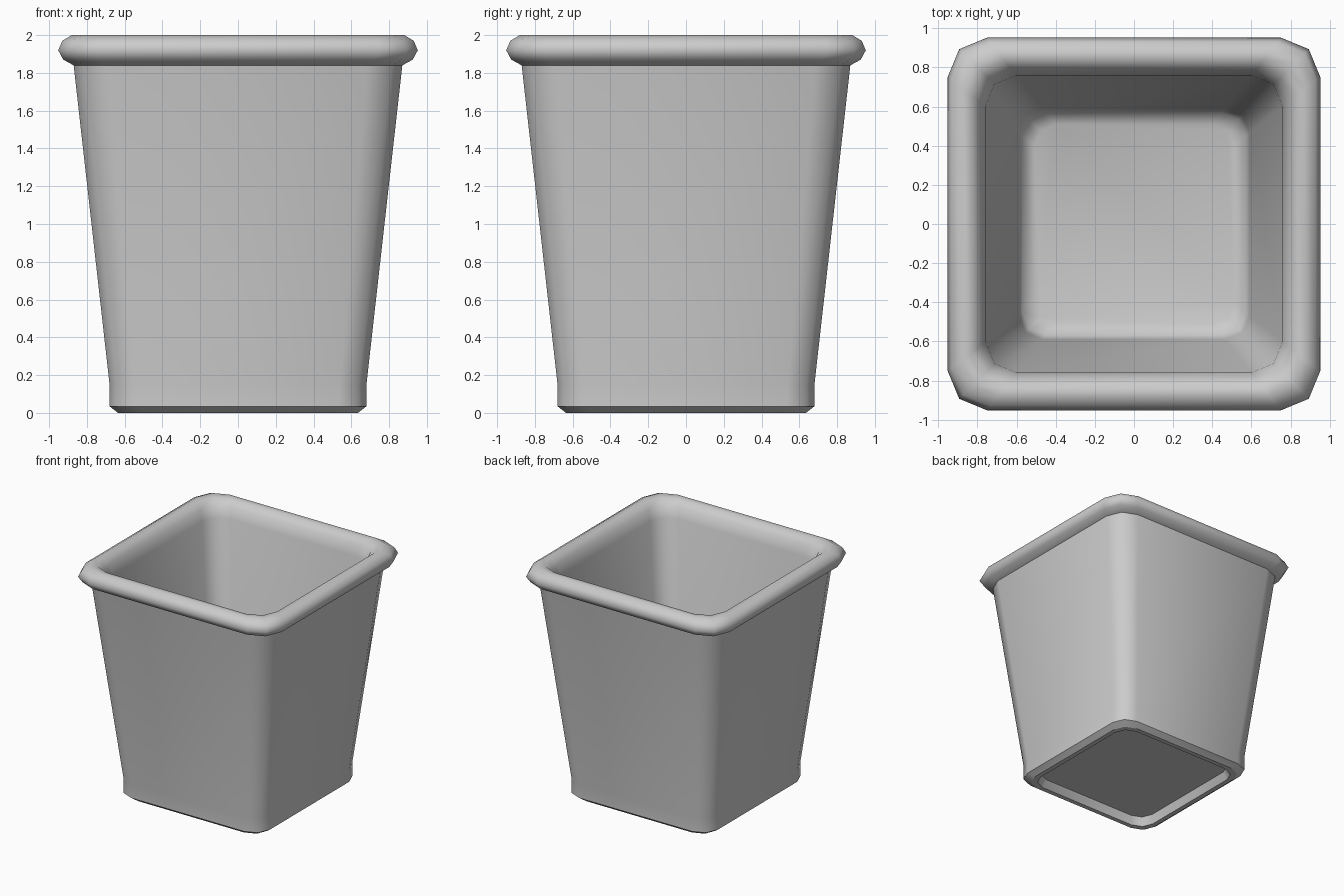
import bpy, bmesh, math

if "Cube" in bpy.data.objects:
    bpy.data.objects.remove(bpy.data.objects["Cube"])

# Profile: (half width, height, hard edge) from the recessed underside,
# up the outside, over the rolled rim and down the inside to the floor
PROFILE = [
    (0.57, 0.07, True), (0.595, 0.0, True),                    # foot recess
    (0.635, 0.0, True), (0.68, 0.035, True), (0.68, 0.15, False),
    (0.87, 1.84, True),                                        # outer wall
    (0.925, 1.87, False), (0.952, 1.92, False), (0.93, 1.97, False),
    (0.88, 2.0, False), (0.835, 1.995, False),                 # rolled rim
    (0.79, 1.95, False), (0.76, 1.86, False),
    (0.59, 0.24, False), (0.57, 0.16, False), (0.51, 0.13, False),  # inside
]


def outline(half):
    """Square with corners rounded by two facets each."""
    r = half * 0.21
    c = half - r
    pts = []
    for q in range(4):
        sx, sy = [(1, 1), (-1, 1), (-1, -1), (1, -1)][q]
        for k in range(3):
            a = math.radians(90 * q + 45 * k)
            pts.append((sx * c + r * math.cos(a), sy * c + r * math.sin(a)))
    return pts


# Planter pot: stacked outlines bridged into one closed shell
bm = bmesh.new()
rings = [[bm.verts.new((x, y, z)) for x, y in outline(h)] for h, z, _ in PROFILE]
for lo, hi in zip(rings, rings[1:]):
    for i in range(12):
        j = (i + 1) % 12
        bm.faces.new((lo[i], lo[j], hi[j], hi[i]))
bm.faces.new(rings[0][::-1])
bm.faces.new(rings[-1])
for f in bm.faces:
    f.smooth = True
for ring, (_, _, hard) in zip(rings, PROFILE):
    if hard:
        for i in range(12):
            bm.edges.get((ring[i], ring[(i + 1) % 12])).smooth = False

mesh = bpy.data.meshes.new("planter_pot")
bm.to_mesh(mesh)
bm.free()
pot = bpy.data.objects.new("planter_pot", mesh)
bpy.context.collection.objects.link(pot)
